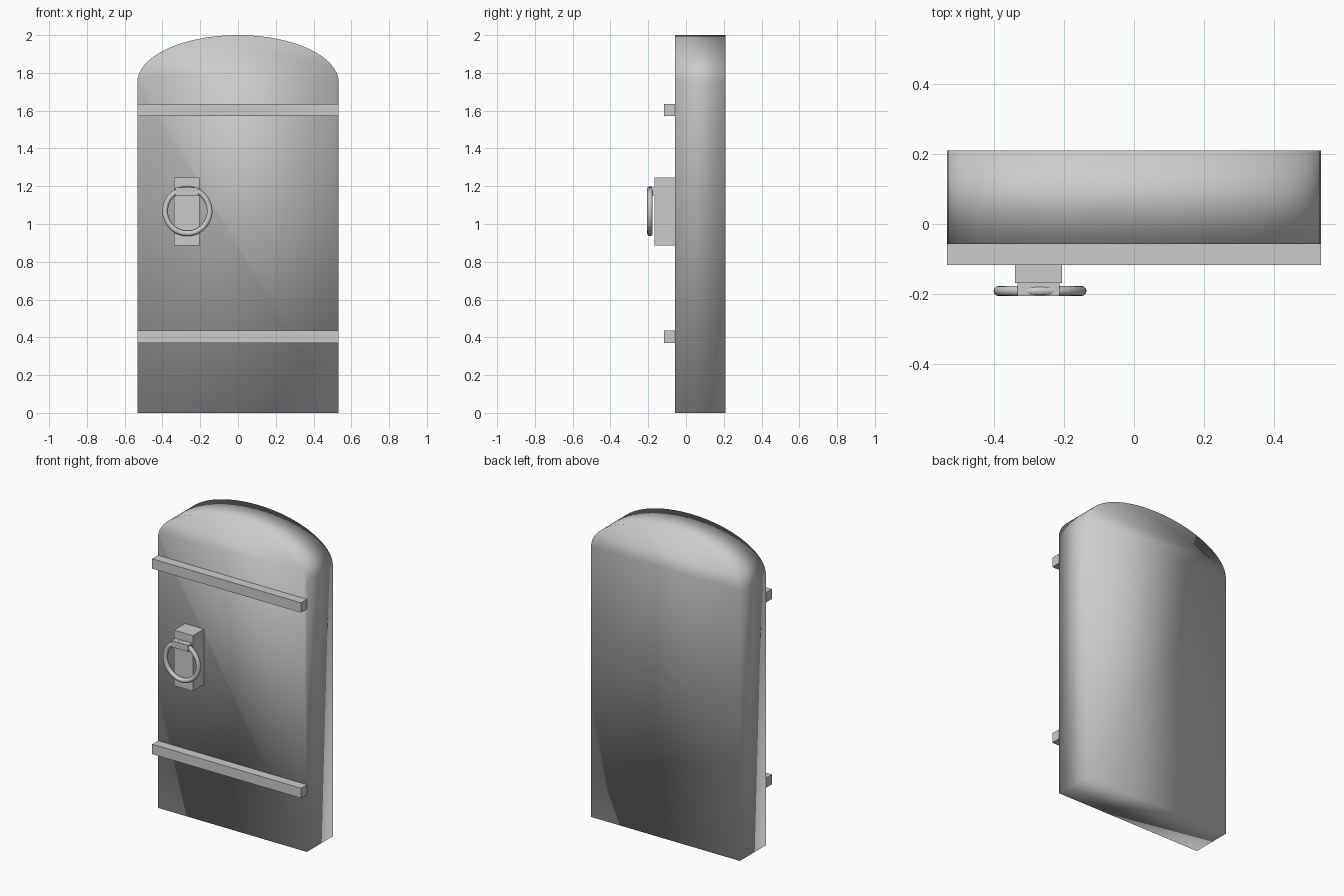
import bpy
import bmesh
import math

if "Cube" in bpy.data.objects:
    bpy.data.objects.remove(bpy.data.objects["Cube"])

grey = bpy.data.materials.new("plain grey")
grey.use_nodes = True
grey.diffuse_color = (0.6, 0.6, 0.6, 1)
grey.node_tree.nodes["Principled BSDF"].inputs["Base Color"].default_value = (0.6, 0.6, 0.6, 1)


def box(name, x, y, z):
    """Box from three (low, high) ranges."""
    bpy.ops.mesh.primitive_cube_add(size=1, location=[sum(r) / 2 for r in (x, y, z)])
    ob = bpy.context.object
    ob.name = name
    ob.scale = [r[1] - r[0] for r in (x, y, z)]
    bpy.ops.object.transform_apply(location=False, rotation=False, scale=True)
    ob.data.materials.append(grey)
    return ob


# Door panel: straight sides with a half-ellipse top, softly shaded all over
HALF, SPRING, TOP = 0.533, 1.75, 2.0
FRONT, BACK = -0.057, 0.21
STEPS = 32
outline = [(-HALF, 0), (HALF, 0)]
for i in range(STEPS + 1):
    a = math.pi * i / STEPS
    outline.append((HALF * math.cos(a), SPRING + (TOP - SPRING) * math.sin(a)))

bm = bmesh.new()
face = bm.faces.new([bm.verts.new((x, FRONT, z)) for x, z in outline])
extruded = bmesh.ops.extrude_face_region(bm, geom=[face], use_keep_orig=True)
moved = [g for g in extruded["geom"] if isinstance(g, bmesh.types.BMVert)]
bmesh.ops.translate(bm, verts=moved, vec=(0, BACK - FRONT, 0))
bmesh.ops.recalc_face_normals(bm, faces=bm.faces)
mesh = bpy.data.meshes.new("door_panel")
bm.to_mesh(mesh)
bm.free()
mesh.materials.append(grey)
mesh.shade_smooth()
bpy.context.collection.objects.link(bpy.data.objects.new("door_panel", mesh))

# Cross bars on the front
for name, z in (("lower_bar", 0.403), ("upper_bar", 1.603)):
    box(name, (-HALF, HALF), (-0.117, FRONT), (z - 0.032, z + 0.032))

# Handle block, ring clip and pull ring
box("handle_block", (-0.34, -0.205), (-0.168, FRONT), (0.885, 1.245))
box("ring_clip", (-0.332, -0.212), (-0.206, -0.168), (1.152, 1.194))
bpy.ops.mesh.primitive_torus_add(
    location=(-0.268, -0.191, 1.068), rotation=(math.pi / 2, 0, 0),
    major_segments=48, minor_segments=12, major_radius=0.118, minor_radius=0.0145)
ring = bpy.context.object
ring.name = "pull_ring"
ring.data.materials.append(grey)
bpy.ops.object.shade_smooth()
